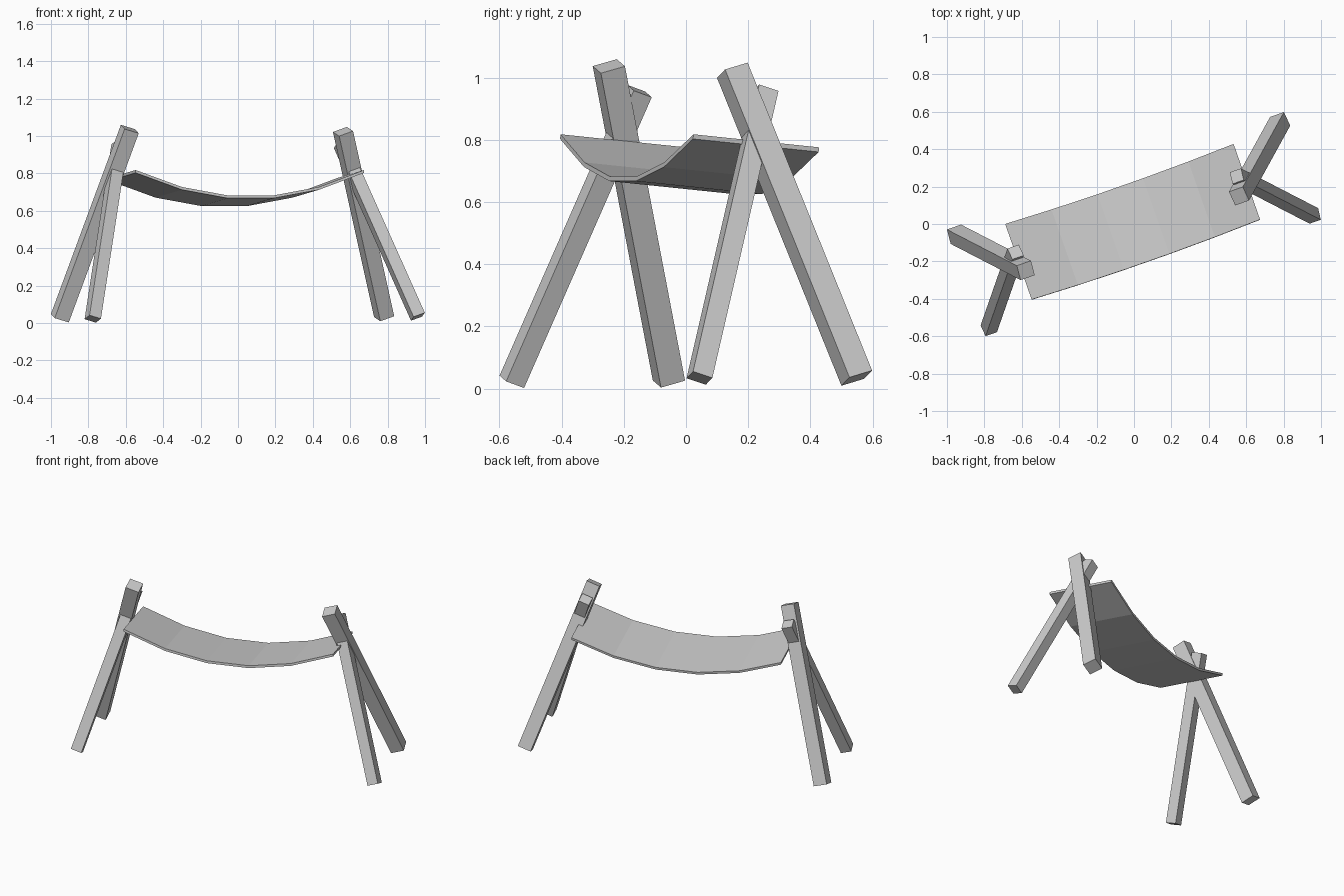
import bpy, math
from mathutils import Vector, Matrix

if "Cube" in bpy.data.objects:
    bpy.data.objects.remove(bpy.data.objects["Cube"])

TURN = Matrix.Rotation(math.radians(19.3), 4, 'Z')  # whole model is turned about z


def add_mesh(name, verts, faces, matrix):
    me = bpy.data.meshes.new(name)
    me.from_pydata(verts, [], faces)
    ob = bpy.data.objects.new(name, me)
    bpy.context.collection.objects.link(ob)
    me.transform(matrix)
    return ob


def leg(name, foot, top, w):
    # square beam from foot to top, leaning in both directions
    foot, top = Vector(foot), Vector(top)
    axis = (top - foot).normalized()
    e1 = Vector((0, 1, 0)).cross(axis).normalized() * w / 2
    e2 = axis.cross(e1)
    ring = [-e1 - e2, e1 - e2, e1 + e2, e2 - e1]
    verts = [foot + r for r in ring] + [top + r for r in ring]
    faces = [(3, 2, 1, 0), (4, 5, 6, 7)]
    faces += [(i, (i + 1) % 4, (i + 1) % 4 + 4, i + 4) for i in range(4)]
    add_mesh(name, verts, faces, TURN)


# crossed leg pairs at each end: one thick long, one thin short
leg("left_thick_leg", (-0.917, 0.263, 0.026), (-0.628, -0.043, 1.037), 0.083)
leg("left_thin_leg", (-0.918, -0.272, 0.022), (-0.647, 0.068, 0.957), 0.067)
leg("right_thick_leg", (0.919, 0.26, 0.034), (0.579, -0.045, 1.024), 0.083)
leg("right_thin_leg", (0.922, -0.277, 0.034), (0.603, 0.06, 0.957), 0.067)

# sagging sling: five flat segments along a parabola, slightly rolled
N, HALF, WIDTH, SAG, THICK = 5, 0.647, 0.43, 0.142, 0.015
verts, faces = [], []
for i in range(N + 1):
    t = 2 * i / N - 1
    z = SAG * (t * t - 1)
    for y, dz in ((-1, -THICK), (1, -THICK), (1, 0), (-1, 0)):
        verts.append((HALF * t, y * WIDTH / 2, z + dz))
for i in range(N):
    for j in range(4):
        k = (j + 1) % 4
        faces.append((4 * i + j, 4 * i + 4 + j, 4 * i + 4 + k, 4 * i + k)[::-1])
faces += [(0, 3, 2, 1)[::-1][::-1], tuple(4 * N + j for j in range(4))]
roll = Matrix.Translation((-0.003, 0.014, 0.797)) @ Matrix.Rotation(math.radians(-5.6), 4, 'X')
sling = add_mesh("sling", verts, faces, TURN @ roll)

# consistent outward normals
import bmesh
for ob in bpy.context.collection.objects:
    bm = bmesh.new()
    bm.from_mesh(ob.data)
    bmesh.ops.recalc_face_normals(bm, faces=bm.faces)
    bm.to_mesh(ob.data)
    bm.free()
